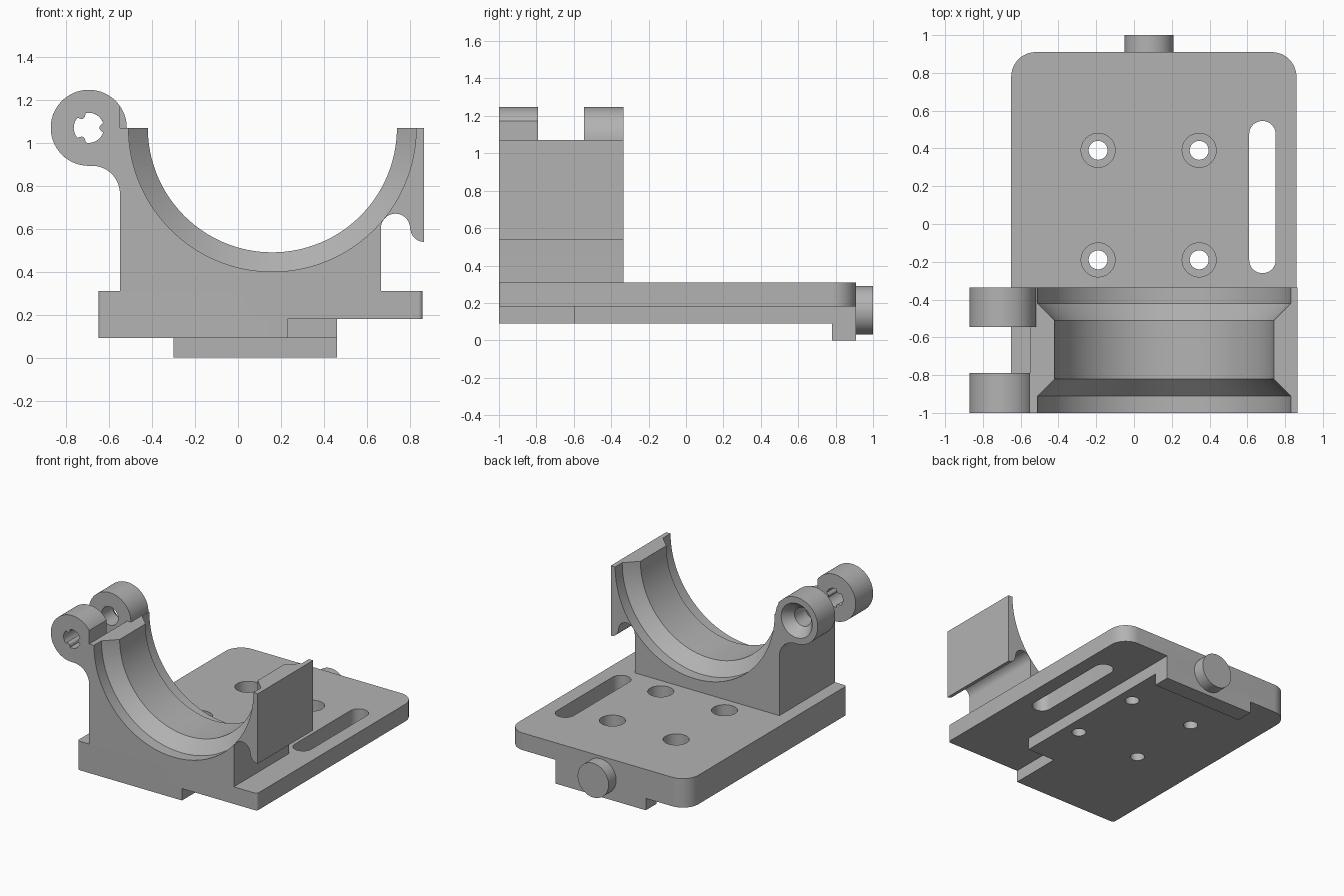
import bpy, bmesh
from math import sin, cos, pi, radians, sqrt
from mathutils import Vector

cube = bpy.data.objects.get("Cube")
if cube:
    bpy.data.objects.remove(cube, do_unlink=True)

grey = bpy.data.materials.new("plain grey")
grey.use_nodes = True
COLOUR = (0.45, 0.45, 0.45, 1)
grey.diffuse_color = COLOUR
grey.node_tree.nodes["Principled BSDF"].inputs["Base Color"].default_value = COLOUR


def finish(name, bm):
    bmesh.ops.recalc_face_normals(bm, faces=bm.faces)
    mesh = bpy.data.meshes.new(name)
    bm.to_mesh(mesh)
    bm.free()
    mesh.materials.append(grey)
    obj = bpy.data.objects.new(name, mesh)
    bpy.context.collection.objects.link(obj)
    return obj


def prism(name, points, lo, hi, axis="z"):
    """Extrude a flat outline: xy outline along z, or xz outline along y."""
    bm = bmesh.new()
    place = (lambda a, b: (a, b, lo)) if axis == "z" else (lambda a, b: (a, lo, b))
    face = bm.faces.new([bm.verts.new(place(a, b)) for a, b in points])
    out = bmesh.ops.extrude_face_region(bm, geom=[face])
    move = Vector((0, 0, hi - lo)) if axis == "z" else Vector((0, hi - lo, 0))
    bmesh.ops.translate(bm, vec=move, verts=[v for v in out["geom"] if isinstance(v, bmesh.types.BMVert)])
    return finish(name, bm)


def lathe(name, profile, cx, cy, cz, axis="y", n=96):
    """Solid of revolution from (position, radius) pairs along an axis."""
    bm = bmesh.new()
    rings = []
    for p, r in profile:
        ring = []
        for i in range(n):
            u, v = r * cos(2 * pi * i / n), r * sin(2 * pi * i / n)
            co = (cx + u, p, cz + v) if axis == "y" else (cx + u, cy + v, p)
            ring.append(bm.verts.new(co))
        rings.append(ring)
    for a, b in zip(rings, rings[1:]):
        for i in range(n):
            j = (i + 1) % n
            bm.faces.new((a[i], a[j], b[j], b[i]))
    bm.faces.new(rings[0])
    bm.faces.new(rings[-1])
    return finish(name, bm)


def arc(cx, cz, r, start, end, n=24):
    angles = [radians(start + (end - start) * i / n) for i in range(n + 1)]
    return [(cx + r * cos(t), cz + r * sin(t)) for t in angles]


def rounded(corners, n=12):
    """Right-angled outline from (x, y, corner radius)."""
    pts = []
    for i, (x, y, r) in enumerate(corners):
        p = Vector((x, y))
        if r == 0:
            pts.append((x, y))
            continue
        d1 = (Vector(corners[i - 1][:2]) - p).normalized()
        d2 = (Vector(corners[(i + 1) % len(corners)][:2]) - p).normalized()
        for k in range(n + 1):
            t = pi / 2 * k / n
            pts.append(tuple(p + r * (d1 + d2) - r * (d2 * cos(t) + d1 * sin(t))))
    return pts


def combine(target, others, operation):
    for other in others:
        mod = target.modifiers.new("combine", "BOOLEAN")
        mod.operation, mod.solver, mod.object = operation, "EXACT", other
        bpy.context.view_layer.objects.active = target
        bpy.ops.object.modifier_apply(modifier=mod.name)
        bpy.data.objects.remove(other, do_unlink=True)


def smooth(obj):
    bpy.ops.object.select_all(action="DESELECT")
    obj.select_set(True)
    bpy.context.view_layer.objects.active = obj
    bpy.ops.object.shade_smooth_by_angle(angle=radians(25))


LEFT, RIGHT, FRONT, BACK = -0.65, 0.86, -1.0, 0.91

# Base plate with stepped underside and rear foot
base = prism("base_plate", rounded([(LEFT, FRONT, 0.02), (RIGHT, FRONT, 0.02),
                                    (RIGHT, BACK, 0.13), (LEFT, BACK, 0.13)]), 0.18, 0.31)
step = prism("step", rounded([(LEFT, FRONT, 0.02), (0.23, FRONT, 0), (0.23, -0.6, 0),
                              (0.46, -0.6, 0), (0.46, BACK, 0), (LEFT, BACK, 0.13)]), 0.09, 0.18)
foot = prism("foot", [(-0.3, 0.78), (0.46, 0.78), (0.46, BACK), (-0.3, BACK)], 0, 0.09)
combine(base, [step, foot], "UNION")

# Counterbored screw holes and the long slot
cutters = [lathe("screw_hole", [(0.0, 0.05), (0.2, 0.05), (0.2, 0.09), (0.4, 0.09)], x, y, 0, "z", 48)
           for x in (-0.19, 0.345) for y in (-0.19, 0.39)]
cutters.append(prism("slot", rounded([(0.61, -0.26, 0.069), (0.75, -0.26, 0.069),
                                      (0.75, 0.545, 0.069), (0.61, 0.545, 0.069)]), 0.1, 0.4))
combine(base, cutters, "DIFFERENCE")

# Cradle block with the overhanging side wall and its relief groove
RIM, REAR = 1.07, -0.335
outline = [(-0.55, 0.31), (0.665, 0.31)]
outline += arc(0.733, 0.602, 0.068, 180, 0)
outline += arc(0.866, 0.602, 0.063, 180, 270)[1:]
outline += [(0.866, RIM), (-0.55, RIM)]
cradle = prism("cradle", outline, FRONT, REAR, "y")

# Hinge lugs on the side of the cradle
PX, PR = -0.695, 0.177
neck = [(-0.53, 0.6), (-0.55, 0.6)] + arc(-0.68, 0.763, 0.13, 0, 90)
front_lug = prism("front_lug", neck + arc(PX, RIM, PR, 268, 35, 64) + [(-0.55, RIM - 0.01), (-0.53, RIM - 0.01)],
                  FRONT, -0.79, "y")
rear_lug = prism("rear_lug", neck + arc(PX, RIM, PR, 268, 0, 64), -0.545, REAR, "y")
combine(cradle, [front_lug, rear_lug], "UNION")

# Stepped bore, keyed front pin hole and countersunk rear pin hole
bore = lathe("bore", [(-1.1, 0.67), (-0.91, 0.67), (-0.82, 0.58), (-0.51, 0.58),
                      (-0.42, 0.67), (-0.2, 0.67)], 0.16, 0, RIM, n=128)
key = []
for i in range(120):
    t = 2 * pi * i / 120
    off = (t - pi / 3 + pi / 3) % (2 * pi / 3) - pi / 3
    r = 0.07 - sqrt(max(0, 0.02 ** 2 - (0.07 * off) ** 2))
    key.append((PX + r * cos(t + pi / 3), RIM + r * sin(t + pi / 3)))
# the three ribs sit one third of a turn apart
pin_hole = prism("pin_hole", key, -1.1, -0.7, "y")
sink = lathe("sink", [(-0.65, 0.07), (-0.41, 0.07), (REAR, 0.13), (-0.3, 0.13)], PX, 0, RIM, n=64)
combine(cradle, [bore, pin_hole, sink], "DIFFERENCE")

# Round knob on the back edge
knob = lathe("rear_knob", [(BACK - 0.01, 0.13), (1.0, 0.13)], 0.08, 0, 0.16, n=64)

for part in (base, cradle, knob):
    smooth(part)
